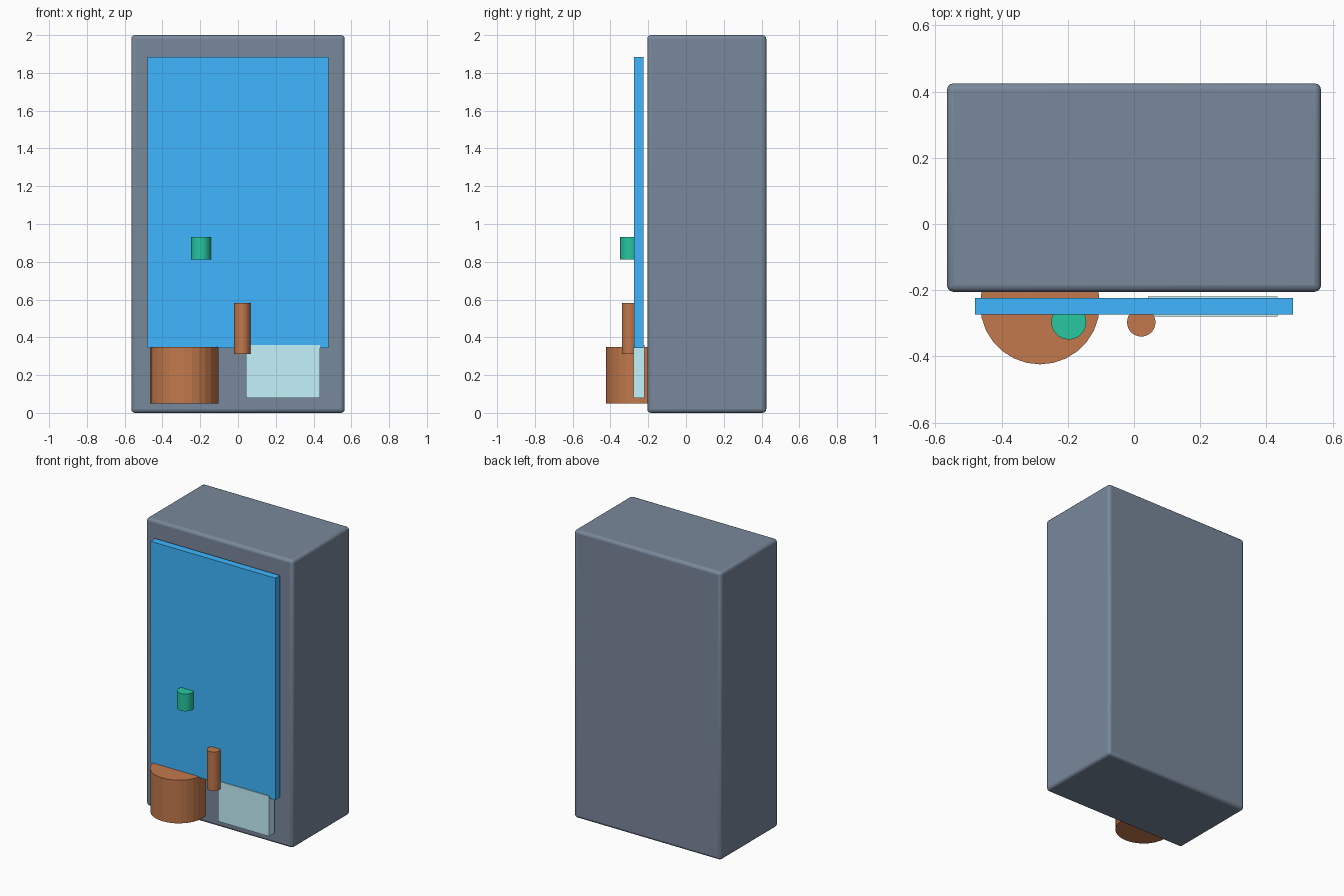
import bpy

if "Cube" in bpy.data.objects:
    bpy.data.objects.remove(bpy.data.objects["Cube"])


def material(name, rgb):
    mat = bpy.data.materials.new(name)
    mat.diffuse_color = (*rgb, 1.0)
    mat.use_nodes = True
    mat.node_tree.nodes["Principled BSDF"].inputs["Base Color"].default_value = mat.diffuse_color
    return mat


def box(name, lo, hi, mat, bevel=0.0):
    """Axis-aligned box from its two corners, optionally with rounded edges."""
    bpy.ops.mesh.primitive_cube_add(size=1, location=[(a + b) / 2 for a, b in zip(lo, hi)])
    ob = bpy.context.object
    ob.name = name
    ob.scale = [b - a for a, b in zip(lo, hi)]
    bpy.ops.object.transform_apply(location=False, rotation=False, scale=True)
    ob.data.materials.append(mat)
    if bevel:
        mod = ob.modifiers.new("Rounded edges", 'BEVEL')
        mod.width = bevel
        mod.segments = 3
        bpy.ops.object.shade_smooth_by_angle()
    return ob


def cylinder(name, x, y, z0, z1, radius, mat, sides=28):
    """Upright cylinder between two heights."""
    bpy.ops.mesh.primitive_cylinder_add(vertices=sides, radius=radius, depth=z1 - z0,
                                        location=(x, y, (z0 + z1) / 2))
    ob = bpy.context.object
    ob.name = name
    ob.data.materials.append(mat)
    return ob


slate = material("slate", (0.19, 0.246, 0.328))
blue = material("blue", (0.05, 0.468, 1.0))
copper = material("copper", (0.54, 0.19, 0.072))
green = material("green", (0.02, 0.57, 0.356))
glass = material("pale_glass", (0.546, 0.896, 0.973))

# Cabinet with softened edges
box("cabinet", (-0.565, -0.205, 0), (0.565, 0.425, 2.0), slate, bevel=0.02)

# Front panel and pale tray window, standing just clear of the cabinet
box("front_panel", (-0.48, -0.274, 0.343), (0.48, -0.224, 1.885), blue)
box("tray_window", (0.043, -0.279, 0.08), (0.433, -0.219, 0.36), glass)

# Drum at the lower left, sunk slightly into the cabinet
cylinder("drum", -0.284, -0.243, 0.049, 0.349, 0.181, copper)

# Upright handle and green button on the panel
cylinder("handle", 0.022, -0.297, 0.313, 0.583, 0.043, copper)
cylinder("button", -0.197, -0.296, 0.812, 0.932, 0.053, green)
